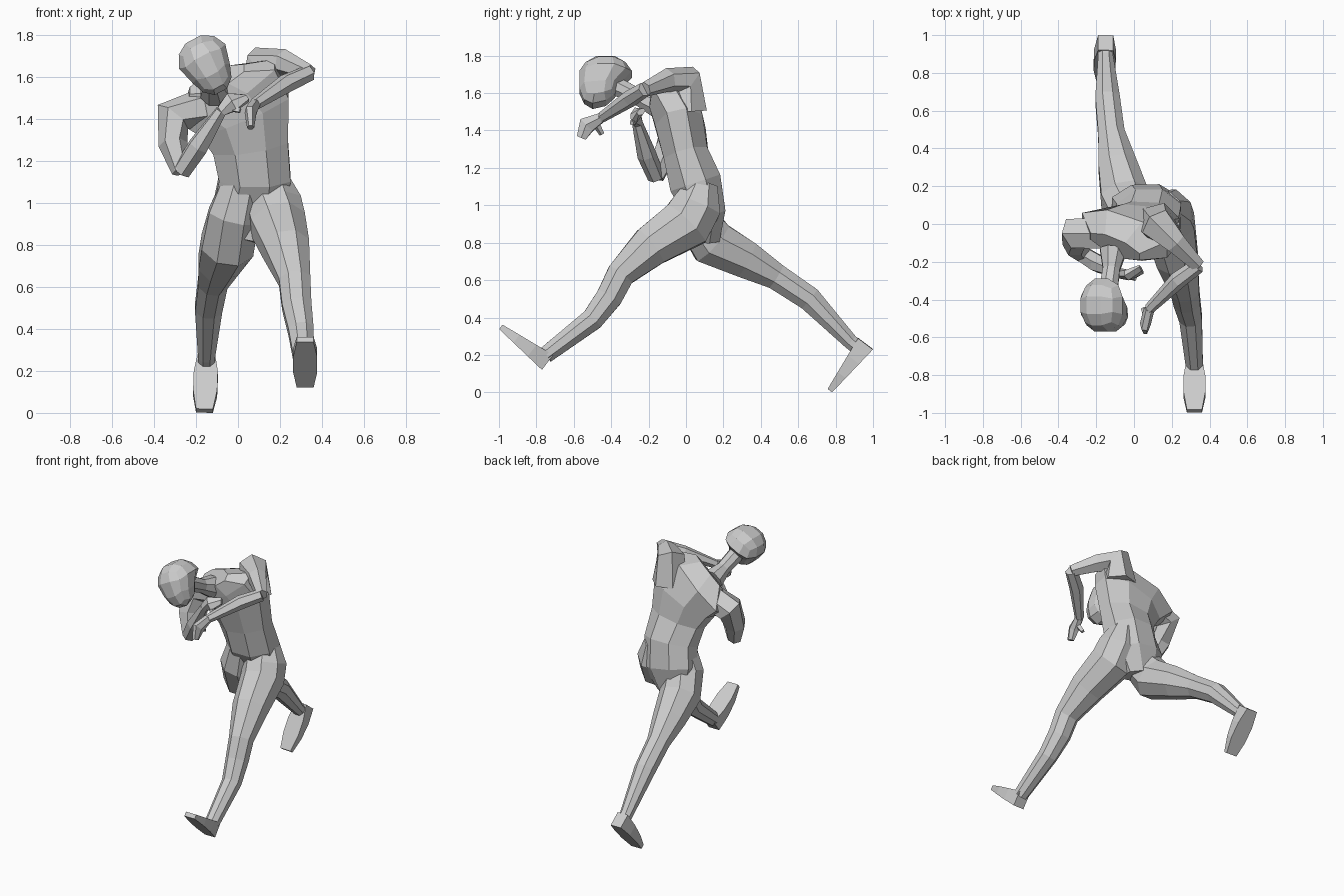
import bpy
import bmesh
import math
from mathutils import Vector, Matrix

default_cube = bpy.data.objects.get("Cube")
if default_cube:
    bpy.data.objects.remove(default_cube, do_unlink=True)

grey = bpy.data.materials.new("clay_grey")
grey.use_nodes = True
grey.diffuse_color = (.6, .6, .6, 1)
shader = grey.node_tree.nodes["Principled BSDF"]
shader.inputs["Base Color"].default_value = grey.diffuse_color

SIDEWAYS, BACKWARD, UPWARD = Matrix.Identity(3)


def finish(name, bm):
    """Turn a bmesh into a named, flat shaded grey object."""
    bmesh.ops.recalc_face_normals(bm, faces=bm.faces)
    mesh = bpy.data.meshes.new(name)
    bm.to_mesh(mesh)
    bm.free()
    mesh.materials.append(grey)
    part = bpy.data.objects.new(name, mesh)
    bpy.context.collection.objects.link(part)


def loft(name, sections, side=SIDEWAYS, sides=8):
    """Skin rings along a path; a section is x, y, z, half width and, if oval, half depth."""
    bm = bmesh.new()
    centres = [Vector(section[:3]) for section in sections]
    circumscribe = 1 / math.cos(math.pi / sides)
    rings = []
    for index, section in enumerate(sections):
        before = centres[max(index - 1, 0)]
        after = centres[min(index + 1, len(centres) - 1)]
        centre = centres[index]
        tangent = (centre - before).normalized() + (after - centre).normalized()
        tangent.normalize()
        across = (side - tangent * side.dot(tangent)).normalized()
        through = tangent.cross(across)
        width, depth = section[3], section[-1]
        ring = []
        for corner in range(sides):
            angle = (corner + .5) * math.tau / sides
            offset = across * math.cos(angle) * width + through * math.sin(angle) * depth
            ring.append(bm.verts.new(centre + offset * circumscribe))
        rings.append(ring)
    for lower, upper in zip(rings, rings[1:]):
        for corner in range(sides):
            following = (corner + 1) % sides
            bm.faces.new((lower[corner], lower[following], upper[following], upper[corner]))
    bm.faces.new(rings[0])
    bm.faces.new(rings[-1])
    finish(name, bm)


def foot(name, heel, toe):
    """Boxy wedge that is widest at the ball and thins towards the toe."""
    heel, toe = Vector(heel), Vector(toe)
    sections = []
    for step in range(4):
        along = step / 3
        width = .04 + .02 * math.sin(math.pi * along)
        sections.append((*heel.lerp(toe, along), width, .05 - .035 * along))
    loft(name, sections, sides=4)


def hand(side_name, wrist, knuckle, tip, thumb_tip, side):
    """Curled mitten with a short thumb."""
    loft(side_name + "_hand", [(*wrist, .025), (*knuckle, .045, .025), (*tip, .025, .015)], side, 6)
    thumb_root = Vector(wrist).lerp(Vector(knuckle), .5)
    loft(side_name + "_thumb", [(*thumb_root, .016), (*thumb_tip, .01)], SIDEWAYS + UPWARD, 4)


# Trunk, leaning forward with the left shoulder raised
loft("torso", [
    (.03, .09, .82, .11, .09),
    (.06, .1, .97, .18, .11),
    (.08, .05, 1.12, .17, .14),
    (.06, 0, 1.27, .18, .12),
    (.03, -.03, 1.42, .23, .13),
    (-.05, -.06, 1.53, .27, .12),
    (-.1, -.12, 1.59, .15, .06),
])
loft("neck", [(-.11, -.14, 1.53, .07), (-.12, -.24, 1.57, .045), (-.14, -.38, 1.64, .05)])

# Head: rounded cube with the jaw drawn down and forward, tipped sideways
bm = bmesh.new()
bmesh.ops.create_cube(bm, size=2)
bmesh.ops.subdivide_edges(bm, edges=bm.edges, cuts=2, use_grid_fill=True)
for vert in bm.verts:
    vert.co.normalize()
    if vert.co.z < -.1:
        vert.co.x *= .8
        vert.co.y = vert.co.y * .75 - .22
        vert.co.z *= .95 - .3 * vert.co.y
head_size = Matrix.Diagonal((.138, .155, .15, 1))
head_tilt = Matrix.Rotation(math.radians(-28), 4, "Y")
bm.transform(Matrix.Translation((-.15, -.43, 1.66)) @ head_tilt @ head_size)
finish("head", bm)

# Left leg, striding forward
loft("left_leg", [
    (.16, .09, 1.12, .08),
    (.17, .06, 1, .13),
    (.19, 0, .9, .13, .14),
    (.23, -.19, .78, .11),
    (.27, -.35, .63, .075),
    (.28, -.41, .51, .07),
    (.3, -.5, .39, .06),
    (.32, -.75, .2, .045),
])
foot("left_foot", heel=(.32, -.74, .16), toe=(.32, -.99, .35))

# Right leg, pushing off behind
loft("right_leg", [
    (.02, .04, 1.08, .1),
    (-.02, .05, .94, .12, .11),
    (-.05, .14, .8, .125),
    (-.09, .32, .71, .1),
    (-.12, .48, .62, .07),
    (-.14, .66, .5, .065),
    (-.15, .88, .27, .04),
    (-.15, .93, .23, .04),
])
foot("right_foot", heel=(-.15, .96, .26), toe=(-.16, .77, .01))

# Left arm, raised with the forearm folded across the front
left_elbow = (.34, -.22, 1.62, .035)
left_wrist = (.08, -.45, 1.47)
loft("left_upper_arm", [
    (.13, 0, 1.5, .1),
    (.13, -.01, 1.67, .085),
    (.22, -.1, 1.67, .055),
    left_elbow,
], SIDEWAYS + BACKWARD, 6)
loft("left_forearm", [left_elbow, (.23, -.3, 1.57, .04), (*left_wrist, .025)], UPWARD, 6)
hand("left", left_wrist, knuckle=(.06, -.53, 1.43), tip=(.06, -.56, 1.36),
     thumb_tip=(.05, -.45, 1.38), side=UPWARD)

# Right arm, hanging with the forearm folded up to the chest
right_elbow = (-.27, -.16, 1.15, .04)
right_wrist = (-.08, -.26, 1.44)
loft("right_upper_arm", [
    (-.15, -.05, 1.46, .08),
    (-.31, -.05, 1.41, .08),
    (-.31, -.11, 1.28, .06),
    right_elbow,
], BACKWARD, 6)
loft("right_forearm", [right_elbow, (-.19, -.21, 1.27, .045), (*right_wrist, .025)], sides=6)
hand("right", right_wrist, knuckle=(-.03, -.27, 1.48), tip=(.04, -.24, 1.5),
     thumb_tip=(.01, -.29, 1.44), side=SIDEWAYS)
